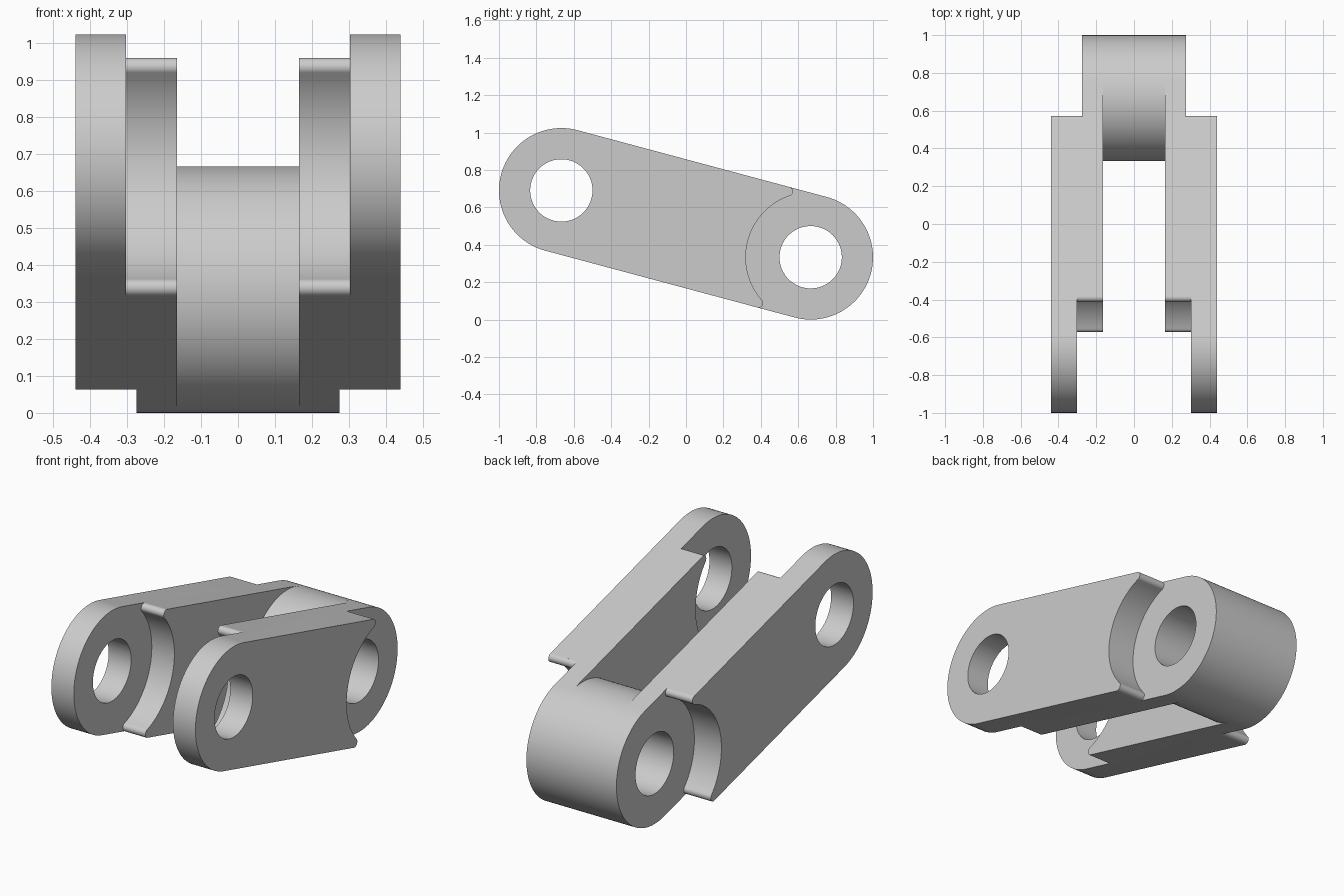
import bpy, bmesh
from math import sin, cos, radians, sqrt, atan2, degrees, hypot

if "Cube" in bpy.data.objects:
    bpy.data.objects.remove(bpy.data.objects["Cube"], do_unlink=True)

R = 1 / 3            # end radius of the link
BORE = R / 2         # pin hole radius
POCKET = 0.347       # clearance radius around the neighbouring barrel
LIP = 0.024          # rounding of the pocket lips
LENGTH = 1.38        # distance between the pin holes
TILT = radians(15)
SLOT, BARREL, PLATE, OUTER = 0.165, 0.275, 0.303, 0.44   # half widths

metal = bpy.data.materials.new("light grey")
metal.use_nodes = True
metal.diffuse_color = (0.6, 0.6, 0.6, 1)
metal.node_tree.nodes["Principled BSDF"].inputs["Base Color"].default_value = (0.6, 0.6, 0.6, 1)


def arc(cu, cv, r, start, end, steps):
    angles = [radians(start + (end - start) * i / steps) for i in range(steps + 1)]
    return [(cu + r * cos(a), cv + r * sin(a)) for a in angles]


def prism(name, profile, x0, x1):
    """Extrude a profile (u along the link from its middle, v across) over x."""
    bm = bmesh.new()
    verts = [bm.verts.new((x0, u * cos(TILT) + v * sin(TILT),
                           v * cos(TILT) - u * sin(TILT) + R + LENGTH / 2 * sin(TILT)))
             for u, v in profile]
    face = bm.faces.new(verts)
    extruded = bmesh.ops.extrude_face_region(bm, geom=[face])
    moved = [g for g in extruded["geom"] if isinstance(g, bmesh.types.BMVert)]
    bmesh.ops.translate(bm, verts=moved, vec=(x1 - x0, 0, 0))
    bmesh.ops.recalc_face_normals(bm, faces=bm.faces)
    mesh = bpy.data.meshes.new(name)
    bm.to_mesh(mesh)
    bm.free()
    mesh.materials.append(metal)
    obj = bpy.data.objects.new(name, mesh)
    bpy.context.collection.objects.link(obj)
    return obj


def pocket_profile(side):
    """Round pocket with rolled lips, open towards the end given by side."""
    cv = R - LIP
    cu = sqrt((POCKET + LIP) ** 2 - cv ** 2)
    touch = degrees(atan2(cv, cu))
    lip = arc(cu, cv, LIP, 92, 180 + touch, 16)
    bowl = arc(0, 0, POCKET, touch, -touch, 48)[1:-1]
    lower = [(u, -v) for u, v in reversed(lip)]
    shape = [(-0.6, 0.5), (lip[0][0], 0.5)] + lip + bowl + lower
    shape += [(lip[0][0], -0.5), (-0.6, -0.5)]
    return [(side * (LENGTH / 2 - u), v) for u, v in shape]


# Solid link with two round ends
half = LENGTH / 2
link = prism("chain_link", arc(half, 0, R, -90, 90, 64) + arc(-half, 0, R, 90, 270, 64),
             -OUTER, OUTER)

# Cutters: gap in front of the barrel, end pockets, pin holes
gap = arc(half, 0, R, 90.5, 269.5, 64)
gap = [(-1.5, 0.5), (gap[0][0], 0.5)] + gap + [(gap[-1][0], -0.5), (-1.5, -0.5)]
cutters = [
    prism("gap_cutter", gap, -SLOT, SLOT),
    prism("inner_pocket_cutter", pocket_profile(-1), -PLATE, PLATE),
    prism("left_pocket_cutter", pocket_profile(1), BARREL, 0.6),
    prism("right_pocket_cutter", pocket_profile(1), -0.6, -BARREL),
    prism("front_hole_cutter", arc(-half, 0, BORE, 0, 355, 71), -0.7, 0.7),
    prism("back_hole_cutter", arc(half, 0, BORE, 0, 355, 71), -0.7, 0.7),
]
for cutter in cutters:
    cutter.hide_render = True
    mod = link.modifiers.new(cutter.name, "BOOLEAN")
    mod.operation = "DIFFERENCE"
    mod.solver = "EXACT"
    mod.object = cutter

# Bake the cuts and discard the cutters
bpy.context.view_layer.update()
graph = bpy.context.evaluated_depsgraph_get()
baked = bpy.data.meshes.new_from_object(link.evaluated_get(graph))
link.modifiers.clear()
link.data = baked
for cutter in cutters:
    bpy.data.objects.remove(cutter, do_unlink=True)

# Smooth round surfaces, crisp edges
bpy.ops.object.select_all(action="DESELECT")
link.select_set(True)
bpy.context.view_layer.objects.active = link
bpy.ops.object.shade_smooth_by_angle(angle=radians(30))
